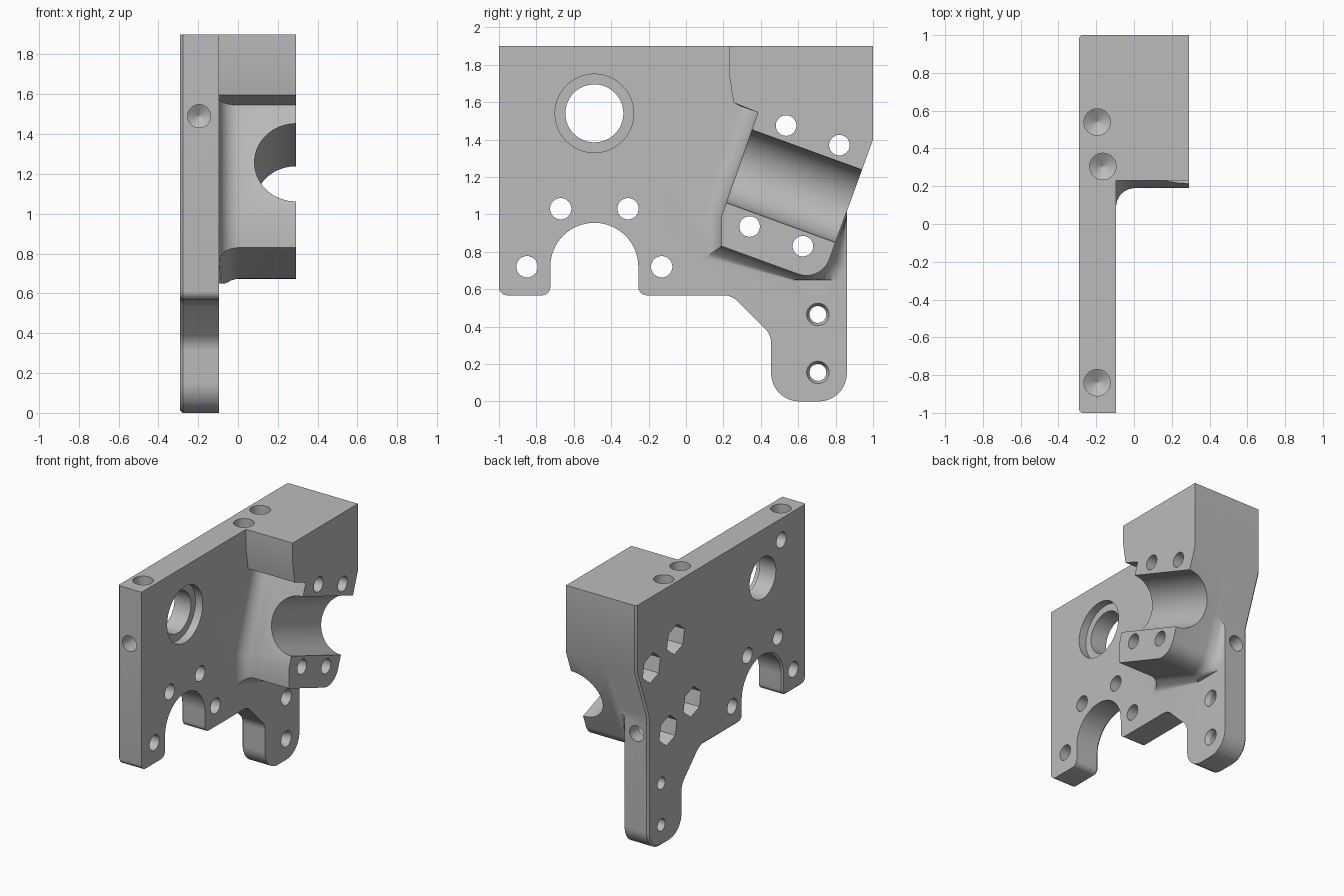
import bpy, bmesh, math
from mathutils import Vector, Matrix

if "Cube" in bpy.data.objects:
    bpy.data.objects.remove(bpy.data.objects["Cube"])

X0, X1, X2 = -0.29, -0.095, 0.29      # plate back, plate front, block front
TILT = math.radians(20)
C, S = math.cos(TILT), math.sin(TILT)

grey = bpy.data.materials.new("machined_grey")
grey.diffuse_color = (0.5, 0.5, 0.5, 1)
grey.use_nodes = True
grey.node_tree.nodes["Principled BSDF"].inputs["Base Color"].default_value = grey.diffuse_color


def loft(name, layers):
    """Solid from (x, [(y, z), ...]) outlines with matching point counts."""
    bm = bmesh.new()
    rings = [[bm.verts.new((x, y, z)) for y, z in pts] for x, pts in layers]
    n = len(rings[0])
    for a, b in zip(rings, rings[1:]):
        for i in range(n):
            j = (i + 1) % n
            bm.faces.new((a[i], a[j], b[j], b[i]))
    bm.faces.new(rings[0])
    bm.faces.new(rings[-1])
    bmesh.ops.remove_doubles(bm, verts=bm.verts, dist=1e-5)
    bmesh.ops.recalc_face_normals(bm, faces=bm.faces)
    me = bpy.data.meshes.new(name)
    bm.to_mesh(me)
    bm.free()
    ob = bpy.data.objects.new(name, me)
    bpy.context.collection.objects.link(ob)
    return ob


def revolve(profile, origin, axis, sides=40, spin=0.0):
    """Cutter turned from (distance, radius) pairs along an axis."""
    layers = [(d, [(r * math.cos(spin + math.tau * i / sides),
                    r * math.sin(spin + math.tau * i / sides)) for i in range(sides)])
              for d, r in profile]
    ob = loft("cutter", layers)
    rot = Vector((1, 0, 0)).rotation_difference(Vector(axis)).to_matrix().to_4x4()
    ob.data.transform(Matrix.Translation(origin) @ rot)
    ob.hide_render = True
    return ob


def combine(target, tool, operation):
    mod = target.modifiers.new("bool", 'BOOLEAN')
    mod.operation, mod.solver, mod.object = operation, 'EXACT', tool
    bpy.context.view_layer.update()
    dg = bpy.context.evaluated_depsgraph_get()
    me = bpy.data.meshes.new_from_object(target.evaluated_get(dg))
    target.modifiers.clear()
    target.data = me
    bpy.data.objects.remove(tool)


def rounded(corners):
    """Polygon from (y, z, radius, steps) corners."""
    out = []
    n = len(corners)
    for i, (y, z, r, steps) in enumerate(corners):
        p = Vector((y, z))
        if r == 0:
            out.append(p)
            continue
        a = (Vector(corners[i - 1][:2]) - p).normalized()
        b = (Vector(corners[(i + 1) % n][:2]) - p).normalized()
        half = a.angle(b) / 2
        centre = p + (a + b).normalized() * (r / math.sin(half))
        u = p + a * (r / math.tan(half)) - centre
        v = p + b * (r / math.tan(half)) - centre
        for k in range(steps + 1):
            t = k / steps
            w = math.pi - 2 * half
            out.append(centre + (u * math.sin((1 - t) * w) + v * math.sin(t * w)) / math.sin(w))
    return out


def inset(pts, d):
    """Shrink a counter-clockwise outline, keeping the top edge level."""
    out = []
    for i, p in enumerate(pts):
        e1 = (p - pts[i - 1]).normalized()
        e2 = (pts[(i + 1) % len(pts)] - p).normalized()
        n1, n2 = Vector((-e1.y, e1.x)), Vector((-e2.y, e2.x))
        q = p + (n1 + n2) * d / (1 + n1.dot(n2))
        if p.y > 1.89:
            q.y = p.y
        out.append(q)
    return out


# Plate with arch and foot
arch = [Vector((-0.49 - 0.235 * math.cos(math.pi * k / 32),
                0.72 + 0.235 * math.sin(math.pi * k / 32))) for k in range(33)]
left = rounded([(-1, 1.9, 0, 0), (-1, 0.567, 0.045, 6), (-0.725, 0.567, 0.045, 6),
                (-0.725, 0.72, 0, 0)])[:-1]
right = rounded([(-0.255, 0.72, 0, 0), (-0.255, 0.567, 0.045, 6), (0.245, 0.567, 0.11, 8),
                 (0.455, 0.357, 0.11, 8), (0.455, 0, 0.15, 12), (0.86, 0, 0.15, 12),
                 (0.86, 1.015, 0, 0), (1, 1.4, 0, 0), (1, 1.9, 0, 0)])[1:]
outline = left + arch + right
body = loft("bearing_bracket", [(X0, inset(outline, 0.013)), (X0 + 0.013, outline), (X1, outline)])

# Clamp block: each lower point carries the direction its root fillet spreads
R = 0.1
lower = [((0.385, 1.545), (-C, S)), ((0.19, 0.99), (-1, 0.18)),
         ((0.19, 0.83), (-1, -0.70))]
for k in range(13):
    a = math.radians(250 + 90 * k / 12)
    n = (math.cos(a), math.sin(a))
    lower.append(((0.644 + 0.13 * n[0], 0.803 + 0.13 * n[1]), n))
lower.append(((0.853, 0.998), (C, -S)))


def block_outline(d):
    pts = [(0.23, 1.9), (0.23, 1.75), (0.255, 1.597)]
    pts += [(min(p[0] + n[0] * d, 0.86), max(p[1] + n[1] * d, 0.65)) for p, n in lower]
    return pts + [(0.86, 1.015), (1, 1.4), (1, 1.9)]


layers = [(X1 - 0.05, block_outline(R))]
for k in range(9):
    a = math.pi / 2 * k / 8
    layers.append((X1 + R * (1 - math.cos(a)), block_outline(R * (1 - math.sin(a)))))
layers.append((X2, block_outline(0)))
combine(body, loft("clamp_block", layers), 'UNION')

cutters = []
# Tilted half-round shaft seat
cutters.append(revolve([(-0.6, 0.207), (1.0, 0.207)], (X2, 0.29, 1.255), (0, C, -S), 80))
# Large bore with a shallow step
cutters.append(revolve([(X0 - 0.1, 0.155), (X1 - 0.06, 0.155), (X1 - 0.06, 0.21),
                        (X1 + 0.1, 0.21)], (0, -0.49, 1.54), (1, 0, 0), 64))
# Plain holes around the arch
for y, z in ((-0.67, 1.03), (-0.31, 1.03), (-0.85, 0.72), (-0.13, 0.72)):
    cutters.append(revolve([(X0 - 0.1, 0.057), (X1 + 0.1, 0.057)], (0, y, z), (1, 0, 0)))
# Clamp bolt holes and hexagonal nut pockets
for y, z in ((0.34, 0.935), (0.625, 0.83), (0.535, 1.475), (0.82, 1.37)):
    cutters.append(revolve([(X0 - 0.1, 0.055), (X2 + 0.1, 0.055)], (0, y, z), (1, 0, 0)))
    cutters.append(revolve([(X0 - 0.1, 0.11), (X0 + 0.2, 0.11)], (0, y, z), (1, 0, 0), 6, -TILT))
# Countersunk foot holes
for z in (0.155, 0.465):
    cutters.append(revolve([(X0 - 0.1, 0.045), (X1 - 0.03, 0.045), (X1, 0.06), (X1 + 0.1, 0.06)],
                           (0, 0.705, z), (1, 0, 0)))
# Blind drilled holes: opening, inward direction, radius, depth
for origin, axis, r, depth in (
        ((-0.195, 0.54, 1.9), (0, 0, -1), 0.07, 0.25),
        ((-0.165, 0.305, 1.9), (0, 0, -1), 0.07, 0.25),
        ((-0.195, -0.84, 1.9), (0, 0, -1), 0.07, 0.25),
        ((-0.195, -1, 1.49), (0, 1, 0), 0.058, 0.2),
        ((-0.195, 0.86, 0.87), (0, -1, 0), 0.058, 0.1),
        ((X0, -0.71, 1.74), (1, 0, 0), 0.058, 0.08)):
    cutters.append(revolve([(-0.1, r), (depth, r), (depth + r * 0.6, 0.002)], origin, axis))
for cutter in cutters:
    combine(body, cutter, 'DIFFERENCE')

body.data.materials.clear()
body.data.materials.append(grey)
bpy.context.view_layer.objects.active = body
body.select_set(True)
bpy.ops.object.shade_smooth_by_angle(angle=math.radians(25))
